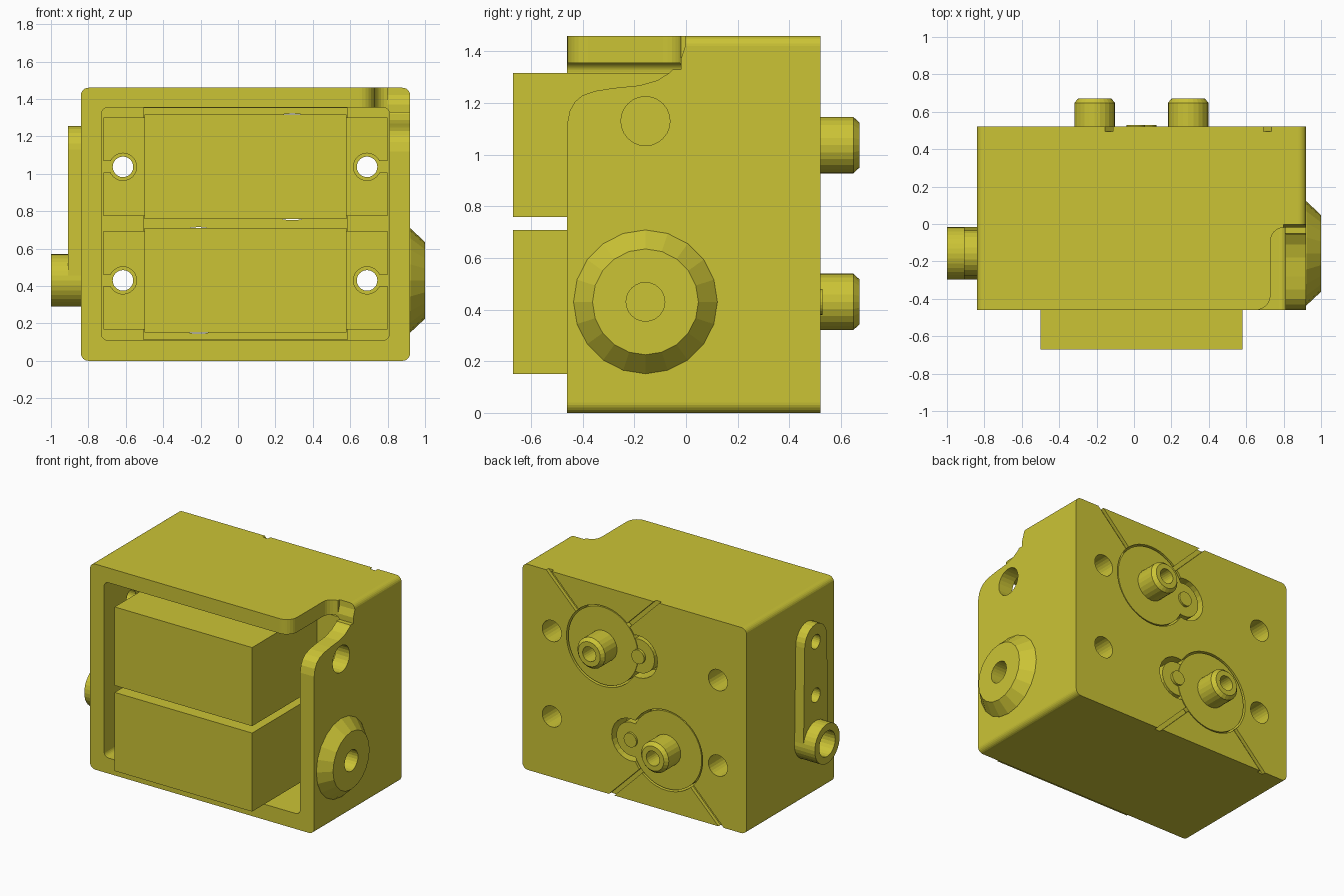
import bpy, bmesh, math
from mathutils import Vector

if "Cube" in bpy.data.objects:
    bpy.data.objects.remove(bpy.data.objects["Cube"])

yellow = bpy.data.materials.new("mustard yellow")
yellow.diffuse_color = (0.60, 0.55, 0.036, 1)
yellow.use_nodes = True
yellow.node_tree.nodes["Principled BSDF"].inputs["Base Color"].default_value = yellow.diffuse_color

PLACE = {'X': lambda p, d: (d, p[0], p[1]),
         'Y': lambda p, d: (p[0], d, p[1]),
         'Z': lambda p, d: (p[0], p[1], d)}


def loft(name, axis, sections):
    """Solid through (profile, depth) sections along an axis, capped at both ends."""
    bm = bmesh.new()
    rings = [[bm.verts.new(PLACE[axis](p, d)) for p in prof] for prof, d in sections]
    n = len(rings[0])
    for a, b in zip(rings, rings[1:]):
        for i in range(n):
            bm.faces.new((a[i], a[(i + 1) % n], b[(i + 1) % n], b[i]))
    bm.faces.new(rings[0])
    bm.faces.new(rings[-1])
    bmesh.ops.recalc_face_normals(bm, faces=bm.faces)
    me = bpy.data.meshes.new(name)
    bm.to_mesh(me)
    bm.free()
    me.materials.append(yellow)
    ob = bpy.data.objects.new(name, me)
    bpy.context.collection.objects.link(ob)
    return ob


def prism(name, axis, prof, a, b):
    return loft(name, axis, [(prof, a), (prof, b)])


def arc(cx, cy, r, a0, a1, n):
    return [(cx + r * math.cos(math.radians(a0 + (a1 - a0) * i / n)),
             cy + r * math.sin(math.radians(a0 + (a1 - a0) * i / n))) for i in range(n + 1)]


def circle(cx, cy, r, n=24):
    return arc(cx, cy, r, 0, 360, n)[:-1]


def rect(x0, x1, y0, y1):
    return [(x0, y0), (x1, y0), (x1, y1), (x0, y1)]


def round_rect(x0, x1, y0, y1, r, n=6):
    return (arc(x1 - r, y1 - r, r, 0, 90, n) + arc(x0 + r, y1 - r, r, 90, 180, n)
            + arc(x0 + r, y0 + r, r, 180, 270, n) + arc(x1 - r, y0 + r, r, 270, 360, n))


def combine(ob, other, op='DIFFERENCE'):
    m = ob.modifiers.new("cut", 'BOOLEAN')
    m.operation, m.object, m.solver = op, other, 'EXACT'
    bpy.context.view_layer.objects.active = ob
    bpy.ops.object.modifier_apply(modifier=m.name)
    bpy.data.objects.remove(other, do_unlink=True)


def cut(ob, axis, prof, a, b):
    combine(ob, prism("cutter", axis, prof, a, b))


MID = 0.04                                  # x centre of the motors
MOTORS = [(1, 1.037), (-1, 0.43)]           # direction of the shaft, height
SCREWS = (-0.615, 0.69)
PIVOT = -0.157                              # y of the side pivots

# case: rounded block with a stepped recess open at the front
case = prism("case", 'Y', round_rect(-0.84, 0.92, 0, 1.46, 0.04), -0.46, 0.52)
cut(case, 'Y', round_rect(-0.73, 0.81, 0.11, 1.355, 0.035), -0.6, 0.17)
cut(case, 'Y', rect(-0.505, 0.585, 0.113, 1.352), 0.1, 0.36)

# corner notch: first through the top plate, then through the right wall
cut(case, 'Z', [(1.1, -0.6), (0.65, -0.6), (0.65, -0.46)]
    + arc(0.65, -0.38, 0.08, -80, 0, 6) + arc(0.80, -0.09, 0.07, 180, 90, 6)
    + [(1.1, -0.02)], 1.33, 1.6)
cut(case, 'X', [(-0.6, 1.6), (-0.6, 1.12), (-0.46, 1.12), (-0.45, 1.17), (-0.43, 1.205),
                (-0.40, 1.23), (-0.35, 1.247), (-0.28, 1.258), (-0.18, 1.268),
                (-0.11, 1.288), (-0.06, 1.32), (-0.02, 1.37), (-0.003, 1.42),
                (0.003, 1.6)], 0.80, 1.1)

for s, zc in MOTORS:
    shaft_x = MID + 0.25 * s
    # rear opening for the gear housing and its side lobe
    cut(case, 'Y', circle(shaft_x, zc, 0.285, 48), 0.3, 0.6)
    cut(case, 'Y', circle(MID - 0.03 * s, zc, 0.15), 0.3, 0.6)
    # screw holes, wider at the back
    for x in SCREWS:
        cut(case, 'Y', circle(x, zc, 0.055), 0.1, 0.6)
        cut(case, 'Y', circle(x, zc, 0.075), 0.3, 0.6)
    # diagonal grooves from the opening to the edge
    for side in (-1, 1):
        d = Vector((side, s)).normalized()
        w = Vector((-d.y, d.x)) * 0.015
        c = Vector((shaft_x, zc))
        p, q = c + d * 0.27, c + d * 0.66
        cut(case, 'Y', [tuple(v) for v in (p - w, q - w, q + w, p + w)], 0.495, 0.6)

# side wall holes
cut(case, 'X', circle(PIVOT, 1.13, 0.095), 0.75, 1.1)
cut(case, 'X', circle(PIVOT, 0.43, 0.075), 0.75, 1.1)
for z, r in ((1.13, 0.05), (0.75, 0.05), (0.43, 0.09)):
    cut(case, 'X', circle(PIVOT, z, r), -1.1, -0.7)

# pivot cone on the right wall
cone = loft("pivot_cone", 'X', [(circle(PIVOT, 0.43, 0.28, 20), 0.915),
                                (circle(PIVOT, 0.43, 0.278, 20), 0.922),
                                (circle(PIVOT, 0.43, 0.205, 20), 1.0)])
cut(cone, 'X', circle(PIVOT, 0.43, 0.075), 0.8, 1.1)

# pivot arm on the left wall, with a raised boss at the bottom
arm = prism("pivot_arm", 'X', arc(PIVOT, 1.13, 0.125, 0, 180, 12)
            + arc(PIVOT, 0.43, 0.138, 180, 360, 12), -0.91, -0.835)
combine(arm, prism("boss", 'X', circle(PIVOT, 0.43, 0.14, 32), -1.0, -0.836), 'UNION')
for z, r in ((1.13, 0.05), (0.75, 0.05), (0.43, 0.09)):
    cut(arm, 'X', circle(PIVOT, z, r), -1.1, -0.7)

# motors: body, slotted ears, gear housing and output shaft
for (s, zc), tag in zip(MOTORS, ("upper", "lower")):
    shaft_x, lobe_x = MID + 0.25 * s, MID - 0.03 * s
    prism(tag + "_motor_body", 'Y', rect(-0.5, 0.58, zc - 0.279, zc + 0.279), -0.67, 0.36)
    ears = prism(tag + "_motor_ears", 'Y', rect(-0.72, 0.80, zc - 0.263, zc + 0.263), 0.06, 0.168)
    for x, out in zip(SCREWS, (-0.9, 0.95)):
        cut(ears, 'Y', circle(x, zc, 0.073), 0, 0.3)
        cut(ears, 'Y', rect(min(x, out), max(x, out), zc - 0.03, zc + 0.03), 0, 0.3)
    prism(tag + "_gear_housing", 'Y', circle(shaft_x, zc, 0.274, 48), 0.35, 0.515)
    prism(tag + "_gear_lobe", 'Y', circle(lobe_x, zc, 0.12), 0.35, 0.51)
    prism(tag + "_lobe_pin", 'Y', circle(lobe_x, zc, 0.05), 0.45, 0.528)
    shaft = loft(tag + "_shaft", 'Y', [(circle(shaft_x, zc, 0.109), 0.45),
                                       (circle(shaft_x, zc, 0.109), 0.648),
                                       (circle(shaft_x, zc, 0.087), 0.672)])
    cut(shaft, 'Y', circle(shaft_x, zc, 0.052), 0.53, 0.8)
